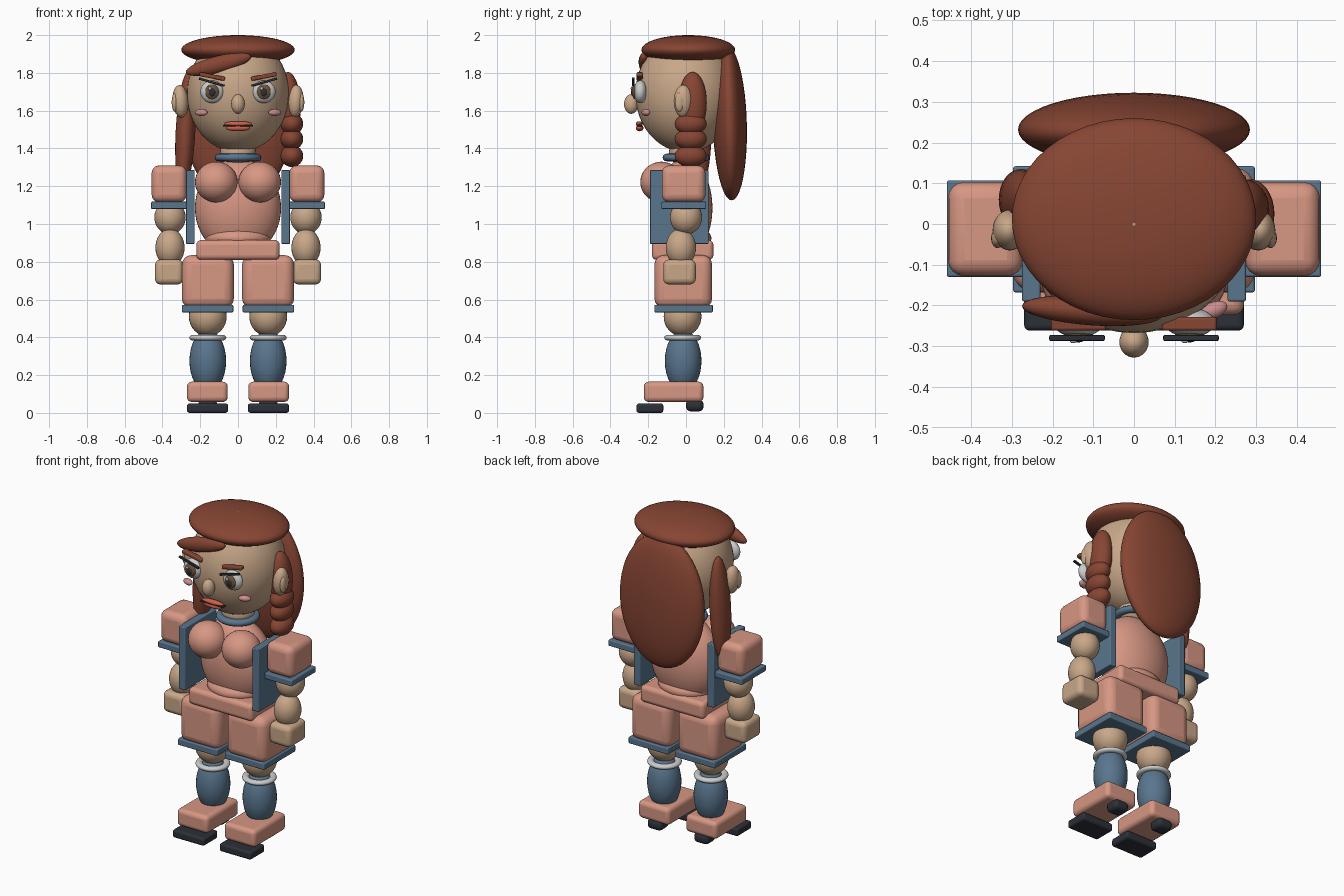
import bpy
from math import radians

if "Cube" in bpy.data.objects:
    bpy.data.objects.remove(bpy.data.objects["Cube"])


def material(name, r, g, b):
    m = bpy.data.materials.new(name)
    m.diffuse_color = (r, g, b, 1)
    m.use_nodes = True
    m.node_tree.nodes["Principled BSDF"].inputs["Base Color"].default_value = m.diffuse_color
    return m


HAIR = material("hair_red", 0.24, 0.06, 0.033)
SKIN = material("skin", 0.58, 0.39, 0.25)
SALMON = material("salmon", 0.68, 0.31, 0.23)
BLUE = material("blue", 0.1, 0.18, 0.27)
DARK = material("dark", 0.025, 0.03, 0.04)
WHITE = material("white", 0.75, 0.75, 0.73)
BROWN = material("iris_brown", 0.16, 0.09, 0.04)
PINK = material("pink", 0.6, 0.27, 0.27)
LIP = material("lip", 0.6, 0.12, 0.07)


def finish(name, mat, rot):
    ob = bpy.context.object
    ob.name = name
    ob.rotation_euler = [radians(a) for a in rot]
    ob.data.materials.append(mat)
    return ob


def ball(name, c, r, mat, rot=(0, 0, 0), seg=32):
    bpy.ops.mesh.primitive_uv_sphere_add(segments=seg, ring_count=seg // 2, location=c)
    ob = finish(name, mat, rot)
    ob.scale = r
    bpy.ops.object.transform_apply(location=False, rotation=False, scale=True)
    bpy.ops.object.shade_smooth()
    return ob


def box(name, x, y, z, mat, bevel=0.01, rot=(0, 0, 0)):
    """Rounded box from (min, max) extents."""
    ext = (x, y, z)
    bpy.ops.mesh.primitive_cube_add(size=1, location=[(a + b) / 2 for a, b in ext])
    ob = finish(name, mat, rot)
    ob.scale = [b - a for a, b in ext]
    bpy.ops.object.transform_apply(location=False, rotation=False, scale=True)
    mod = ob.modifiers.new("round", "BEVEL")
    mod.width, mod.segments = bevel, 4
    bpy.ops.object.shade_smooth_by_angle(angle=radians(40))
    return ob


def ring(name, c, major, minor, mat, flat=1.0):
    bpy.ops.mesh.primitive_torus_add(location=c, major_radius=major, minor_radius=minor,
                                     major_segments=40, minor_segments=12)
    ob = finish(name, mat, (0, 0, 0))
    ob.scale.z = flat
    bpy.ops.object.shade_smooth()
    return ob


def span(s, a, b):
    """Mirrored x extent."""
    return tuple(sorted((s * a, s * b)))


# Head, hair cap, back hair and fringe
ball("head", (0, 0, 1.69), (0.27, 0.268, 0.31), SKIN, seg=48)
ball("hair_cap", (0, 0.012, 1.922), (0.3, 0.248, 0.078), HAIR, seg=48)
ball("back_hair", (0, 0.232, 1.53), (0.285, 0.09, 0.405), HAIR, (1.5, 0, 0), 48)
ball("fringe", (-0.103, -0.213, 1.845), (0.178, 0.036, 0.045), HAIR, (0, -14, -4))
ball("nose", (0, -0.29, 1.635), (0.036, 0.038, 0.052), SKIN)

# Loose strand on one side, braid on the other
ball("side_strand", (-0.278, 0.06, 1.49), (0.052, 0.075, 0.32), HAIR, (0, 3, 0))
ball("braid_top", (0.272, 0.035, 1.64), (0.06, 0.075, 0.165), HAIR, (0, -3, 0))
for i, z in enumerate((1.53, 1.45, 1.36)):
    ball(f"braid_bead_{i + 1}", (0.285, 0.025, z), (0.06, 0.085, 0.058), HAIR)

# Lips
ball("upper_lip", (0, -0.248, 1.53), (0.075, 0.018, 0.014), LIP)
ball("lower_lip", (0, -0.245, 1.508), (0.065, 0.02, 0.017), LIP)
box("mouth_line", (-0.08, 0.08), (-0.262, -0.23), (1.517, 1.523), DARK, 0.002)

# Neck, torso and belt
ball("neck", (0, 0, 1.38), (0.095, 0.09, 0.08), SKIN)
ring("collar", (0, 0, 1.352), 0.1, 0.024, BLUE, 0.85)
ball("torso", (0, -0.01, 1.085), (0.228, 0.15, 0.26), SALMON, seg=48)
ball("belly", (0, -0.015, 0.925), (0.175, 0.15, 0.07), SALMON)
box("belt", (-0.22, 0.22), (-0.18, 0.145), (0.81, 0.915), SALMON, 0.025)

for s, side in ((-1, "left"), (1, "right")):
    # Ear
    ball(f"{side}_ear", (s * 0.305, -0.015, 1.65), (0.042, 0.05, 0.086), SKIN, (0, s * 4, 0))
    ball(f"{side}_inner_ear", (s * 0.335, -0.035, 1.645), (0.016, 0.024, 0.05), SKIN)
    # Eye, lash, brow and cheek
    x = s * 0.137
    ball(f"{side}_eye_white", (x, -0.242, 1.7), (0.062, 0.036, 0.06), WHITE)
    ball(f"{side}_iris", (x, -0.268, 1.7), (0.037, 0.018, 0.04), BROWN, seg=24)
    ball(f"{side}_pupil", (x, -0.278, 1.698), (0.02, 0.013, 0.024), DARK, seg=16)
    ball(f"{side}_eye_glint", (x - 0.012, -0.287, 1.718), (0.009, 0.006, 0.009), WHITE, seg=12)
    box(f"{side}_eyelash", span(s, 0.07, 0.21), (-0.287, -0.273), (1.745, 1.757), DARK,
        0.003, (0, -s * 16, 0))
    box(f"{side}_eyebrow", span(s, 0.068, 0.205), (-0.262, -0.228), (1.77, 1.792), HAIR,
        0.007, (0, -s * 11, 0))
    ball(f"{side}_cheek", (s * 0.195, -0.212, 1.59), (0.036, 0.02, 0.018), PINK, (0, 0, s * 22))
    # Bust and side panel
    ball(f"{side}_bust", (s * 0.115, -0.13, 1.222), (0.113, 0.112, 0.108), SALMON)
    box(f"{side}_side_panel", span(s, 0.23, 0.275), (-0.19, 0.12), (0.895, 1.285), BLUE, 0.005)
    # Arm
    box(f"{side}_sleeve", span(s, 0.272, 0.457), (-0.128, 0.103), (1.115, 1.31), SALMON, 0.04)
    box(f"{side}_sleeve_hem", span(s, 0.27, 0.46), (-0.13, 0.107), (1.08, 1.118), BLUE, 0.006)
    ball(f"{side}_upper_arm", (s * 0.36, 0, 1.035), (0.083, 0.085, 0.09), SKIN)
    ball(f"{side}_forearm", (s * 0.36, -0.027, 0.875), (0.077, 0.08, 0.1), SKIN)
    box(f"{side}_hand", span(s, 0.29, 0.44), (-0.12, 0.052), (0.68, 0.812), SKIN, 0.03)
    # Shorts leg
    box(f"{side}_shorts", span(s, 0.022, 0.297), (-0.167, 0.138), (0.555, 0.835), SALMON, 0.05)
    box(f"{side}_shorts_hem", span(s, 0.025, 0.297), (-0.168, 0.142), (0.532, 0.572), BLUE, 0.006)
    # Knee, sock and shoe
    x = s * 0.16
    ball(f"{side}_knee", (x, -0.018, 0.51), (0.1, 0.1, 0.105), SKIN)
    ring(f"{side}_sock_band", (x, -0.018, 0.398), 0.078, 0.02, WHITE, 0.75)
    ball(f"{side}_sock", (x, -0.015, 0.275), (0.097, 0.097, 0.165), BLUE)
    box(f"{side}_shoe", span(s, 0.055, 0.27), (-0.223, 0.092), (0.058, 0.165), SALMON, 0.025)
    box(f"{side}_sole", span(s, 0.052, 0.27), (-0.262, -0.12), (0, 0.05), DARK, 0.014)
    box(f"{side}_heel", (x - 0.05, x + 0.05), (0, 0.093), (0.008, 0.07), DARK, 0.025)
